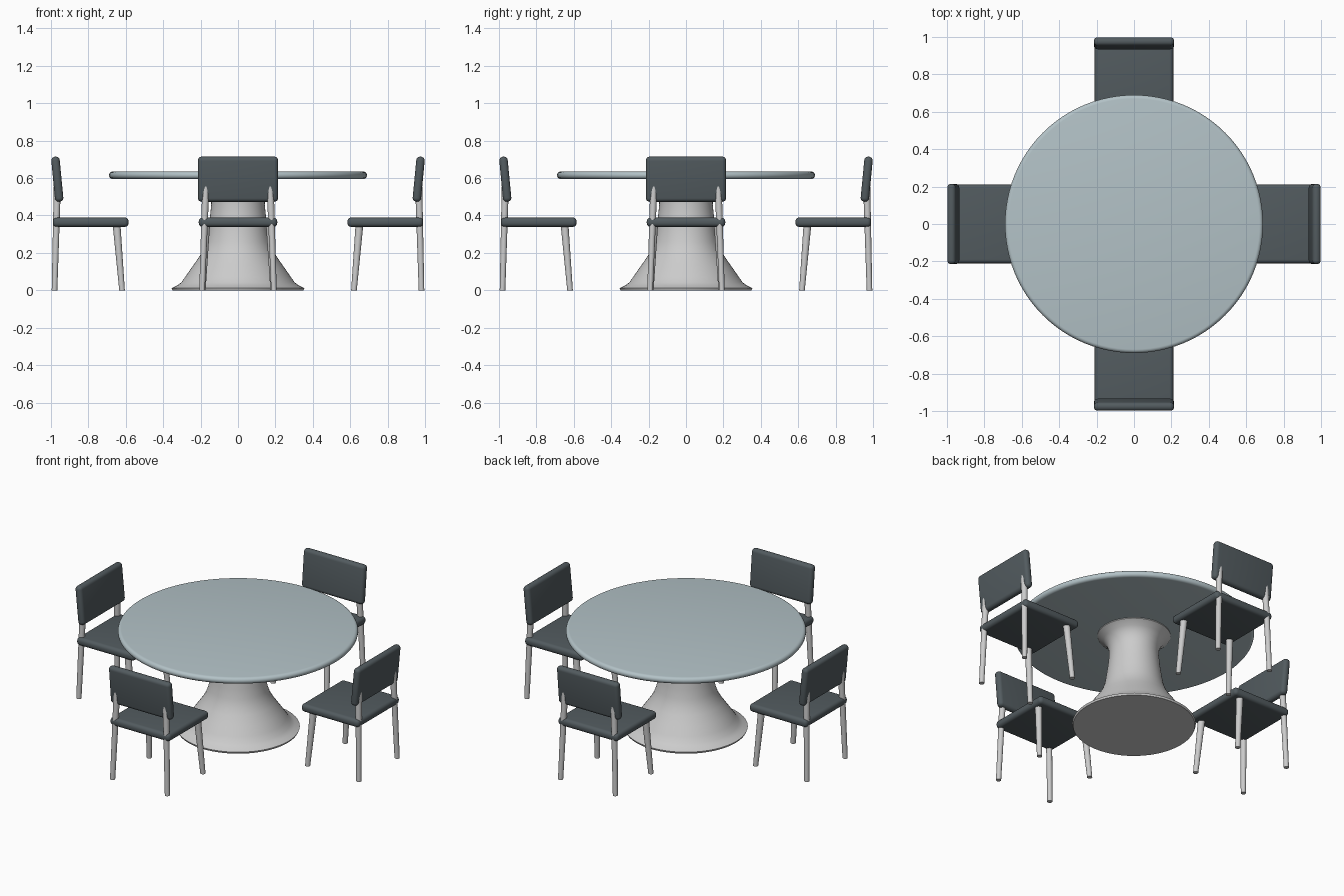
import bpy, bmesh, math
from mathutils import Matrix, Vector

if "Cube" in bpy.data.objects:
    bpy.data.objects.remove(bpy.data.objects["Cube"])


def material(name, rgb):
    m = bpy.data.materials.new(name)
    m.diffuse_color = (*rgb, 1)
    m.use_nodes = True
    m.node_tree.nodes["Principled BSDF"].inputs["Base Color"].default_value = m.diffuse_color
    return m


DARK = material("dark_upholstery", (0.085, 0.105, 0.115))
BLUE = material("pale_blue_top", (0.45, 0.54, 0.57))


def finish(name, bm, mat=None, angle=35):
    bmesh.ops.recalc_face_normals(bm, faces=bm.faces)
    me = bpy.data.meshes.new(name)
    bm.to_mesh(me)
    bm.free()
    ob = bpy.data.objects.new(name, me)
    bpy.context.collection.objects.link(ob)
    if mat:
        me.materials.append(mat)
    bpy.ops.object.select_all(action='DESELECT')
    ob.select_set(True)
    bpy.context.view_layer.objects.active = ob
    bpy.ops.object.shade_smooth_by_angle(angle=math.radians(angle))
    return ob


def lathe(name, profile, mat=None, steps=64):
    bm = bmesh.new()
    vs = [bm.verts.new((r, 0, z)) for r, z in profile]
    es = [bm.edges.new(p) for p in zip(vs, vs[1:])]
    bmesh.ops.spin(bm, geom=vs + es, axis=(0, 0, 1), cent=(0, 0, 0),
                   angle=math.tau, steps=steps)
    bmesh.ops.remove_doubles(bm, verts=bm.verts, dist=1e-5)
    return finish(name, bm, mat)


def cushion(name, size, centre, tilt, turn):
    bm = bmesh.new()
    bmesh.ops.create_cube(bm, size=1, matrix=Matrix.Diagonal((*size, 1)))
    bmesh.ops.bevel(bm, geom=bm.edges[:], offset=0.021, segments=5,
                    profile=0.5, affect='EDGES')
    bm.transform(turn @ Matrix.Translation(centre) @ Matrix.Rotation(tilt, 4, 'X'))
    return finish(name, bm, DARK)


def leg(name, bottom, top, r1, r2, turn):
    a, b = Vector(bottom), Vector(top)
    bm = bmesh.new()
    rings = []
    for p, r in ((a, r1), (b, r2)):
        rings.append([bm.verts.new(p + Vector((r * math.cos(t), r * math.sin(t), 0)))
                      for t in (math.tau * i / 20 for i in range(20))])
    for i in range(20):
        j = (i + 1) % 20
        bm.faces.new((rings[0][i], rings[0][j], rings[1][j], rings[1][i]))
    bm.faces.new(rings[0])
    bm.faces.new(rings[1])
    bm.transform(turn)
    return finish(name, bm)


# Round table top with a full bullnose edge
edge = [(0.67 + 0.02 * math.cos(t), 0.615 + 0.02 * math.sin(t))
        for t in (math.pi * (i / 8 - 0.5) for i in range(9))]
lathe("table_top", [(0, 0.595)] + edge + [(0, 0.635)], BLUE, 96)

# Flared pedestal
lathe("pedestal", [(0, 0), (0.35, 0), (0.355, 0.012), (0.325, 0.026), (0.303, 0.042),
                   (0.28, 0.075), (0.245, 0.125), (0.21, 0.175), (0.187, 0.215),
                   (0.171, 0.26), (0.16, 0.32), (0.15, 0.39), (0.143, 0.46),
                   (0.145, 0.50), (0.155, 0.535), (0.175, 0.565), (0.21, 0.59),
                   (0.21, 0.598), (0, 0.598)])

# Four chairs around the table
for k, side in enumerate(("front", "right", "back", "left")):
    turn = Matrix.Rotation(k * math.pi / 2, 4, 'Z')
    cushion(side + "_chair_seat", (0.42, 0.405, 0.05), (0, -0.7875, 0.364), 0, turn)
    cushion(side + "_chair_backrest", (0.43, 0.045, 0.242), (0, -0.966, 0.594),
            math.radians(5.5), turn)
    for s, hand in ((-1, "left"), (1, "right")):
        leg(f"{side}_chair_{hand}_rear_leg", (s * 0.192, -0.981, 0),
            (s * 0.172, -0.966, 0.56), 0.015, 0.019, turn)
        leg(f"{side}_chair_{hand}_front_leg", (s * 0.188, -0.62, 0),
            (s * 0.17, -0.65, 0.36), 0.015, 0.021, turn)
